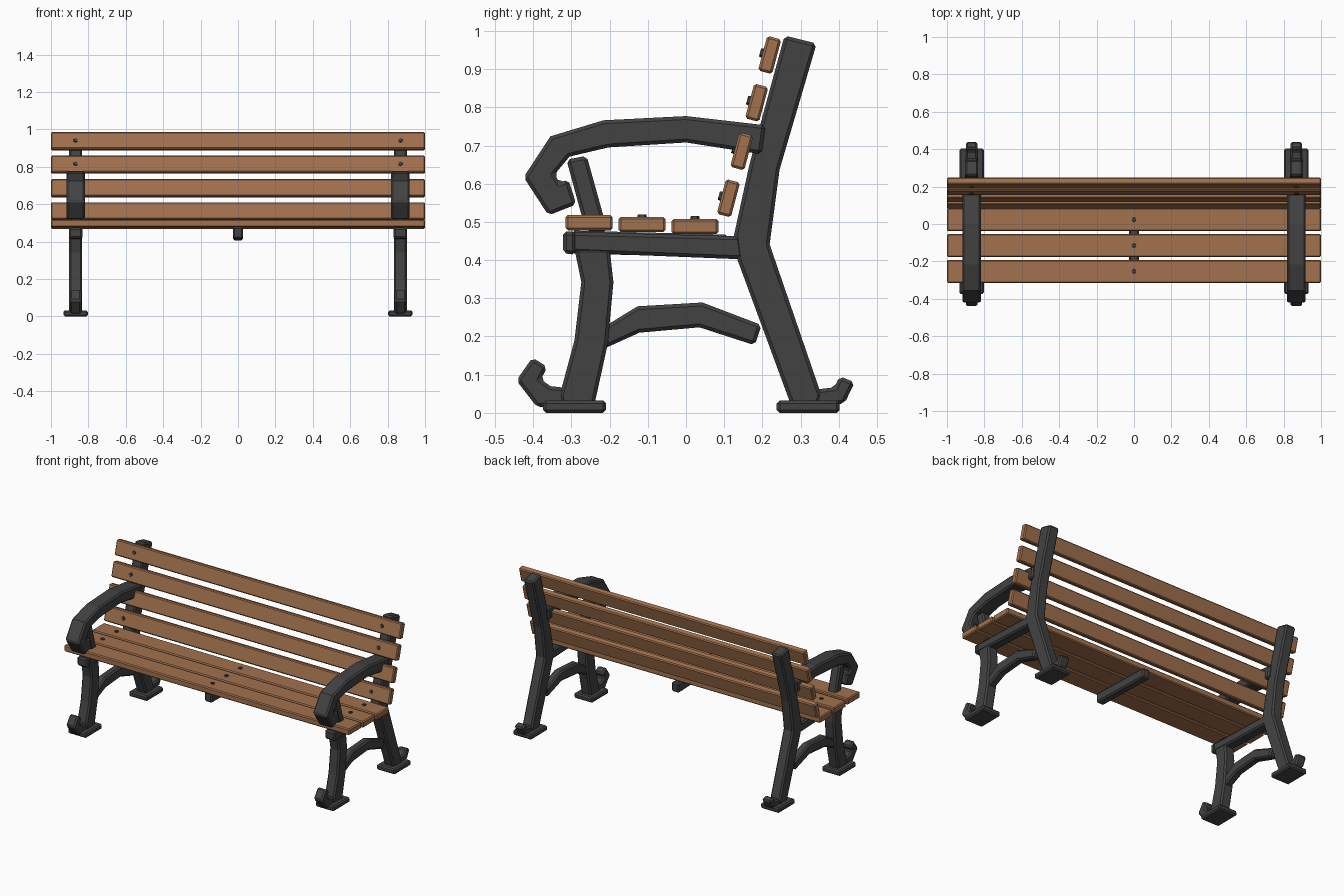
import bpy, bmesh, math
from mathutils import Matrix, Vector

if "Cube" in bpy.data.objects:
    bpy.data.objects.remove(bpy.data.objects["Cube"])


def material(name, rgb):
    m = bpy.data.materials.new(name)
    m.diffuse_color = (*rgb, 1)
    m.use_nodes = True
    m.node_tree.nodes["Principled BSDF"].inputs["Base Color"].default_value = m.diffuse_color
    return m


WOOD = material("brown wood", (0.36, 0.165, 0.075))
IRON = material("dark iron", (0.055, 0.055, 0.055))
END_X = 0.868


def finish(name, bm, mat, bevel=0.0):
    bmesh.ops.recalc_face_normals(bm, faces=bm.faces)
    me = bpy.data.meshes.new(name)
    bm.to_mesh(me)
    bm.free()
    me.materials.append(mat)
    ob = bpy.data.objects.new(name, me)
    bpy.context.collection.objects.link(ob)
    if bevel:
        mod = ob.modifiers.new("chamfer", 'BEVEL')
        mod.width = bevel
        mod.segments = 1
        mod.limit_method = 'ANGLE'
        mod.angle_limit = math.radians(40)
    return ob


def casting(name, points, width, x, bevel=0.009):
    """Side profile (y, z) extruded across x."""
    bm = bmesh.new()
    face = bm.faces.new([bm.verts.new((x - width / 2, y, z)) for y, z in points])
    ext = bmesh.ops.extrude_face_region(bm, geom=[face])
    moved = [v for v in ext["geom"] if isinstance(v, bmesh.types.BMVert)]
    bmesh.ops.translate(bm, verts=moved, vec=(width, 0, 0))
    return finish(name, bm, IRON, bevel)


def box(name, center, size, mat, tilt=0.0, bevel=0.006):
    bm = bmesh.new()
    m = (Matrix.Translation(center) @ Matrix.Rotation(tilt, 4, 'X')
         @ Matrix.Diagonal((*size, 1)))
    bmesh.ops.create_cube(bm, size=1, matrix=m)
    return finish(name, bm, mat, bevel)


def bolt(name, center, tilt):
    bm = bmesh.new()
    m = Matrix.Translation(center) @ Matrix.Rotation(tilt, 4, 'X')
    bmesh.ops.create_cone(bm, cap_ends=True, segments=6, radius1=0.014,
                          radius2=0.011, depth=0.014, matrix=m)
    return finish(name, bm, IRON)


# Side profiles of the cast iron end frames: points and width
PROFILES = {
    "back_post": ([(.258, .988), (.342, .967), (.245, .637), (.219, .441),
                   (.355, .045), (.345, .02), (.275, .02), (.135, .40),
                   (.126, .467), (.166, .65)], .07),
    "seat_rail": ([(-.30, .474), (.15, .462), (.15, .402), (-.30, .420)], .066),
    "rail_knob": ([(-.322, .475), (-.288, .475), (-.288, .414), (-.322, .418)], .072),
    "front_leg": ([(-.292, .43), (-.274, .342), (-.292, .19), (-.331, .045),
                   (-.325, .02), (-.24, .02), (-.205, .18), (-.19, .342),
                   (-.200, .43)], .07),
    "front_scroll": ([(-.444, .085), (-.402, .145), (-.363, .12), (-.38, .088),
                      (-.355, .07), (-.31, .065), (-.31, .015), (-.39, .015)], .06),
    "back_scroll": ([(.33, .06), (.389, .067), (.402, .096), (.442, .08),
                     (.415, .025), (.34, .015)], .06),
    "stretcher": ([(-.215, .225), (-.127, .279), (.043, .289), (.198, .23),
                   (.18, .177), (.035, .224), (-.122, .210), (-.215, .168)], .052),
    "arm_support": ([(-.313, .663), (-.26, .673), (-.205, .475), (-.262, .475)], .06),
    "armrest": ([(.208, .753), (0, .777), (-.216, .766), (-.355, .724),
                 (-.425, .617), (-.36, .517), (-.287, .546), (-.308, .611),
                 (-.331, .603), (-.344, .624), (-.305, .671), (-.203, .695),
                 (0, .708), (.198, .677)], .098),
}
for side, x in (("left", -END_X), ("right", END_X)):
    for part, (points, width) in PROFILES.items():
        casting(f"{side}_{part}", points, width, x)
    # Foot plates
    for part, y in (("front", -.292), ("back", .32)):
        box(f"{side}_{part}_foot_plate", (x, y, .0165), (.13, .165, .033),
            IRON, bevel=0.008)

# Seat slats with bolts at both ends and the middle
for i in range(3):
    y, z = -.2535 + .1385 * i, .498 - .005 * i
    box(f"seat_slat_{i + 1}", (0, y, z), (2, .123, .04), WOOD)
    for j, x in enumerate((-END_X, 0, END_X)):
        bolt(f"seat_bolt_{i + 1}_{j + 1}", (x, y, z + .02), 0)

# Tilted back slats with bolts at both ends
TILT = math.radians(-15)
normal = Matrix.Rotation(TILT, 3, 'X') @ Vector((0, -1, 0))
for i, (y, z) in enumerate(((.111, .562), (.146, .685), (.185, .812), (.219, .937))):
    box(f"back_slat_{i + 1}", (0, y, z), (2, .038, .094), WOOD, TILT)
    for j, x in enumerate((-END_X, END_X)):
        bolt(f"back_bolt_{i + 1}_{j + 1}", Vector((x, y, z)) + normal * .019,
             TILT + math.pi / 2)

# Center bar under the seat
box("center_support", (0, -.095, .442), (.052, .41, .06), IRON,
    math.radians(-1.5), 0.008)
